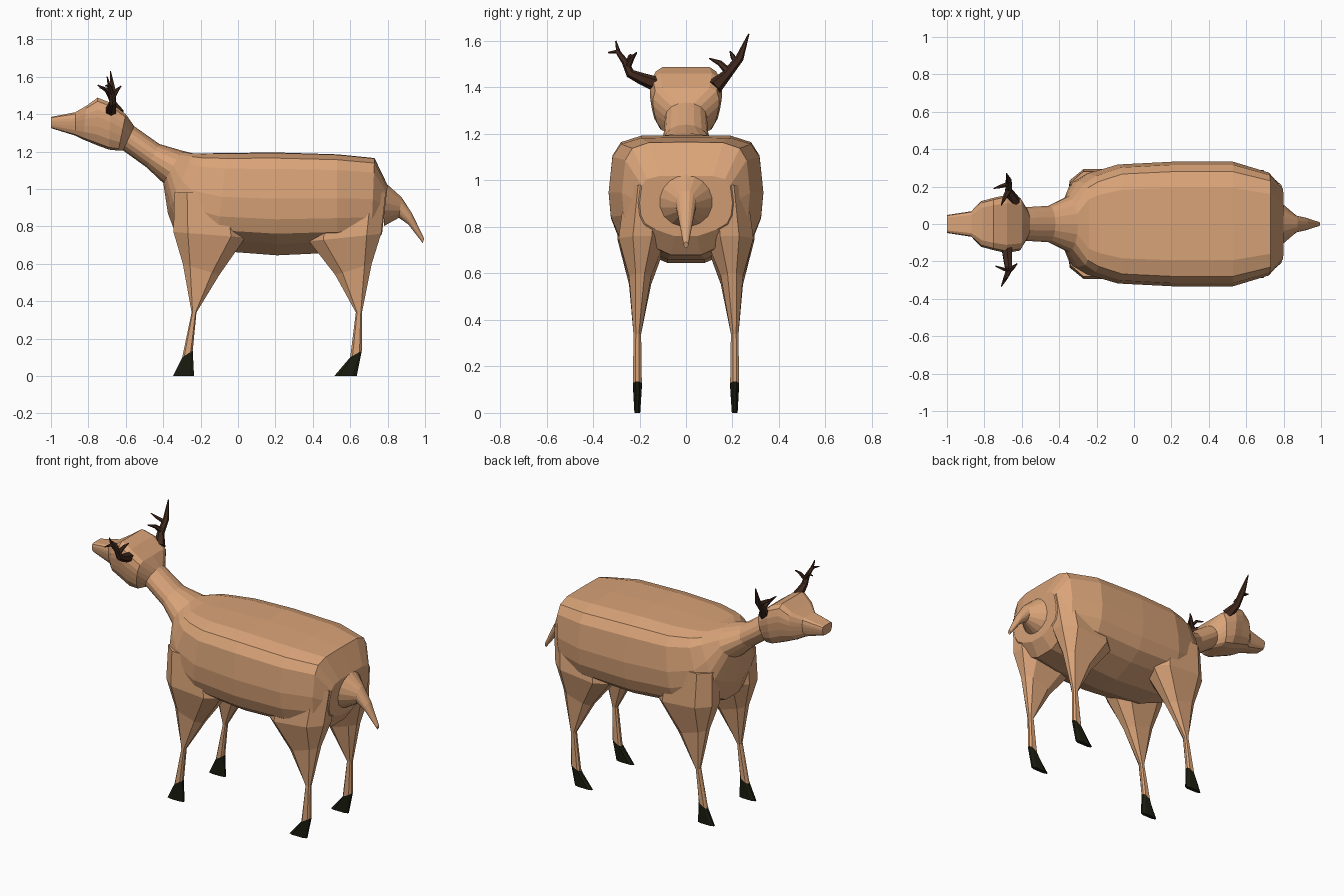
import bpy, bmesh, math
from mathutils import Vector


def material(name, rgb):
    m = bpy.data.materials.new(name)
    m.diffuse_color = (*rgb, 1)
    return m


TAN = material("tan coat", (0.70, 0.37, 0.19))
HOOF = material("dark hoof", (0.011, 0.012, 0.005))
ANTLER = material("brown antler", (0.055, 0.022, 0.013))


def loft(name, tubes, mat, mirror=False):
    """Skin one or more lists of closed rings into a single flat-shaded object."""
    bm = bmesh.new()
    for rings in tubes:
        vs = [[bm.verts.new(p) for p in r] for r in rings]
        n = len(vs[0])
        for a, b in zip(vs, vs[1:]):
            for i in range(n):
                j = (i + 1) % n
                bm.faces.new((a[i], a[j], b[j], b[i]))
        bm.faces.new(vs[0])
        bm.faces.new(vs[-1][::-1])
    bmesh.ops.recalc_face_normals(bm, faces=bm.faces)
    me = bpy.data.meshes.new(name)
    bm.to_mesh(me)
    bm.free()
    me.materials.append(mat)
    ob = bpy.data.objects.new(name, me)
    bpy.context.collection.objects.link(ob)
    if mirror:
        ob.modifiers.new("mirror", "MIRROR").use_axis = (False, True, False)
    return ob


# Half cross-sections from top to bottom: (width fraction, height fraction)
BODY = [(0, 1), (.58, .99), (.84, .89), (.95, .68), (1, .1), (.97, -.3), (.88, -.58), (.66, -.78), (.24, -1)]
HEAD = [(0, 1), (.72, 1), (.93, .85), (1, .5), (1, .2), (.95, -.2), (.88, -.55), (.72, -.9), (.45, -1)]
ROUND = [(math.sin(a), math.cos(a)) for a in (math.pi * i / 8.4 for i in range(9))]


def section(prof, xt, zt, xb, zb, w):
    top, bot = Vector((xt, 0, zt)), Vector((xb, 0, zb))
    side = [bot.lerp(top, (t + 1) / 2) + Vector((0, f * w, 0)) for f, t in prof]
    return side + [Vector((p.x, -p.y, p.z)) for p in side[:0:-1]]


# Head, neck and torso as one continuous skin
loft("body", [[section(*s) for s in (
    (HEAD, -1.0, 1.385, -1.0, 1.325, .048),
    (HEAD, -.87, 1.41, -.87, 1.285, .068),
    (HEAD, -.81, 1.445, -.83, 1.265, .122),
    (HEAD, -.75, 1.488, -.75, 1.232, .140),
    (HEAD, -.68, 1.46, -.69, 1.21, .155),
    (HEAD, -.60, 1.40, -.64, 1.205, .142),
    (ROUND, -.555, 1.335, -.615, 1.205, .09),
    (ROUND, -.42, 1.24, -.49, 1.115, .098),
    (ROUND, -.30, 1.205, -.40, 1.03, .15),
    (BODY, -.24, 1.19, -.375, .87, .23),
    (BODY, -.18, 1.19, -.33, .75, .27),
    (BODY, -.06, 1.192, -.12, .67, .318),
    (BODY, .20, 1.195, .21, .645, .333),
    (BODY, .53, 1.185, .53, .66, .333),
    (BODY, .73, 1.165, .71, .68, .275),
    (BODY, .80, 1.02, .77, .76, .20),
)]], TAN)

# Tail
loft("tail", [[section(ROUND, *s) for s in (
    (.78, 1.04, .78, .80, .12), (.875, .955, .86, .845, .045),
    (.93, .87, .91, .81, .033), (.995, .735, .988, .71, .01))]], TAN)


def leg_ring(xf, zf, xb, zb, y0, y1):
    """Chamfered rectangle between a front point and a back point."""
    out = []
    for u, v in ((0, .3), (.2, 0), (.8, 0), (1, .3), (1, .7), (.8, 1), (.2, 1), (0, .7)):
        out.append(Vector((xf + (xb - xf) * u, y0 + (y1 - y0) * v, zf + (zb - zf) * u)))
    return out


# Legs and hooves, mirrored to the far side
LEGS = {
    "front": [(-.34, .98, 0, .98, .08, .28), (-.345, .77, .04, .74, .085, .295),
              (-.295, .60, -.10, .54, .15, .245), (-.248, .34, -.222, .34, .193, .226),
              (-.298, .10, -.242, .135, .19, .228), (-.348, 0, -.235, 0, .197, .222)],
    "rear": [(.40, .98, .79, .98, .08, .26), (.38, .72, .765, .76, .085, .29),
             (.52, .54, .715, .60, .15, .245), (.63, .34, .663, .34, .193, .226),
             (.60, .10, .662, .135, .19, .228), (.515, 0, .635, 0, .197, .222)],
}
for name, rows in LEGS.items():
    rings = [leg_ring(*r) for r in rows]
    loft(name + "_leg", [rings[:5]], TAN, True)
    loft(name + "_hoof", [rings[4:]], HOOF, True)


def spike(pts, radii, n=6):
    """Tapering tube through points."""
    pts = [Vector(p) for p in pts]
    rings = []
    for i, (p, r) in enumerate(zip(pts, radii)):
        d = (pts[min(i + 1, len(pts) - 1)] - pts[max(i - 1, 0)]).normalized()
        a = d.cross(Vector((1, 0, 0))).normalized()
        b = d.cross(a)
        rings.append([p + r * (a * math.cos(k * math.tau / n) + b * math.sin(k * math.tau / n)) for k in range(n)])
    return rings


# Antlers: a main beam with side tines, posed differently on each side
loft("left_antler", [
    spike([(-.64, .12, 1.40), (-.67, .175, 1.455), (-.67, .23, 1.525), (-.682, .27, 1.63)], (.035, .022, .018, .003)),
    spike([(-.67, .18, 1.47), (-.69, .145, 1.505), (-.71, .10, 1.525)], (.017, .012, .003)),
    spike([(-.67, .215, 1.51), (-.715, .20, 1.535), (-.75, .19, 1.555)], (.014, .01, .003))], ANTLER)
loft("right_antler", [
    spike([(-.68, -.13, 1.415), (-.675, -.19, 1.437), (-.67, -.24, 1.46), (-.675, -.262, 1.51),
           (-.69, -.295, 1.555), (-.71, -.335, 1.55)], (.032, .026, .02, .015, .011, .003)),
    spike([(-.67, -.25, 1.49), (-.645, -.23, 1.53), (-.625, -.212, 1.55)], (.014, .01, .003)),
    spike([(-.688, -.29, 1.55), (-.70, -.302, 1.60)], (.01, .003)),
    spike([(-.67, -.25, 1.50), (-.70, -.24, 1.535), (-.74, -.225, 1.54)], (.012, .009, .003))], ANTLER)
